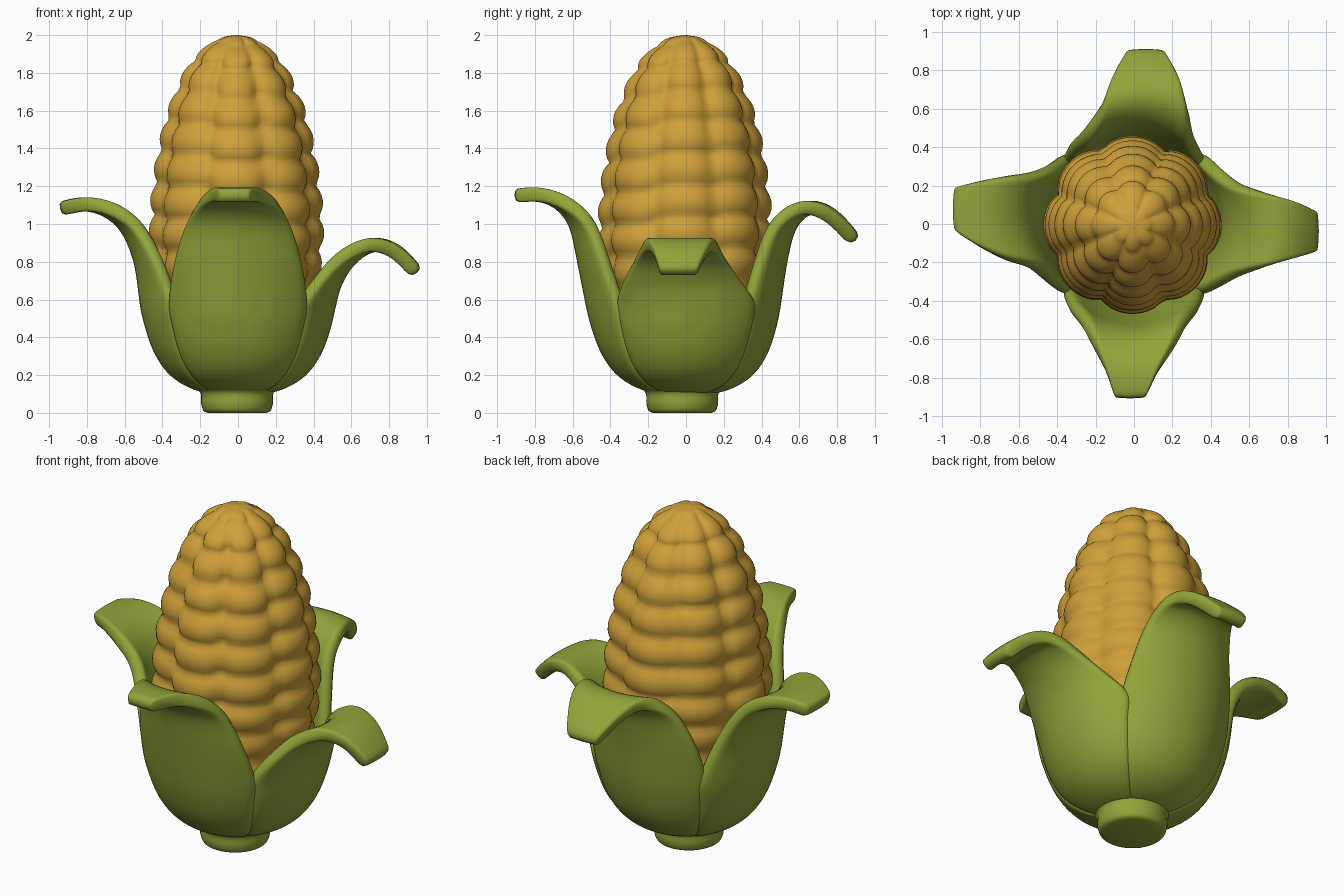
import bpy, bmesh, math, random
from mathutils import Vector

if "Cube" in bpy.data.objects:
    bpy.data.objects.remove(bpy.data.objects["Cube"])

random.seed(4)


def material(name, rgb):
    m = bpy.data.materials.new(name)
    m.diffuse_color = (*rgb, 1)
    m.use_nodes = True
    m.node_tree.nodes["Principled BSDF"].inputs["Base Color"].default_value = m.diffuse_color
    return m


YELLOW = material("kernel yellow", (0.62, 0.35, 0.042))
GREEN = material("husk green", (0.29, 0.375, 0.042))


def spline(pts, steps):
    """Catmull-Rom resampling of a list of tuples."""
    p = [Vector(q) for q in pts]
    p = [p[0] * 2 - p[1]] + p + [p[-1] * 2 - p[-2]]
    out = []
    for i in range(1, len(p) - 2):
        a, b, c, d = p[i - 1:i + 3]
        for k in range(steps):
            t = k / steps
            out.append(0.5 * (2 * b + (c - a) * t + (2 * a - 5 * b + 4 * c - d) * t * t
                              + (3 * b - a - 3 * c + d) * t ** 3))
    return out + [p[-2]]


def make_grid(name, rows, mat, closed=False):
    """Skin rows of points into a smooth sheet or a capped tube."""
    n = len(rows[0])
    verts = [v for r in rows for v in r]
    faces = []
    for i in range(len(rows) - 1):
        for j in range(n if closed else n - 1):
            k = (j + 1) % n
            faces.append((i * n + j, i * n + k, (i + 1) * n + k, (i + 1) * n + j))
    if closed:
        faces.append(tuple(range(n))[::-1])
        faces.append(tuple(range((len(rows) - 1) * n, len(rows) * n)))
    me = bpy.data.meshes.new(name)
    me.from_pydata(verts, [], faces)
    me.polygons.foreach_set("use_smooth", [True] * len(faces))
    me.materials.append(mat)
    ob = bpy.data.objects.new(name, me)
    bpy.context.collection.objects.link(ob)
    return ob


# Cob: a turned profile swollen into 8 columns of plump kernels
profile = spline([(0.05, 0.2), (0.25, 0.24), (0.4, 0.5), (0.455, 0.8), (0.465, 1.0),
                  (0.45, 1.2), (0.42, 1.4), (0.37, 1.6), (0.285, 1.8), (0.2, 1.91),
                  (0.1, 1.98), (0.012, 2.0)], 8)
COLS, SEG = 8, 10
stagger = [random.uniform(-0.22, 0.22) for _ in range(COLS)]
rows, dist = [], 0.0
for i, p in enumerate(profile):
    if i:
        dist += (p - profile[i - 1]).length
    ring = []
    for j in range(COLS * SEG):
        a = 2 * math.pi * j / (COLS * SEG)
        a += 0.05 * math.sin(2 * a + 1)
        c = a / (2 * math.pi) * COLS + 0.5
        col = int(math.floor(c)) % COLS
        across = abs(math.sin(math.pi * c)) ** 0.6
        blend = min(1, across * 1.5)
        along = abs(math.sin(math.pi * (dist / 0.172 + stagger[col] * blend))) ** 0.7
        dent = 0.05 * (1 - across) + 0.034 * (1 - along)
        r = p[0] - dent * min(1, p[0] / 0.3)
        ring.append((r * math.cos(a) - 0.008, r * math.sin(a) - 0.005, p[1]))
    rows.append(ring)
make_grid("corn_cob", rows, YELLOW, closed=True)

# Husk leaves: shared bowl, then an individual curling blade
# blade rows: radius, height, half width, sideways shift
BOWL = [(0.04, 0.13), (0.2, 0.15), (0.33, 0.22), (0.41, 0.33), (0.457, 0.46), (0.485, 0.58)]
BEND = [0.5, 0.45, 0.5, 0.6, 0.7]
LEAVES = {
    "front": (-90, 0.02, [(0.54, 0.8, 0.36, 0), (0.585, 1.0, 0.29, 0), (0.67, 1.11, 0.22, 0),
                          (0.78, 1.155, 0.14, -0.01), (0.91, 1.15, 0.08, -0.02)]),
    "right": (0, 0, [(0.52, 0.7, 0.33, -0.02), (0.6, 0.82, 0.25, -0.03), (0.72, 0.89, 0.2, -0.03),
                     (0.84, 0.855, 0.15, -0.03), (0.95, 0.74, 0.1, -0.04)]),
    "back": (90, -0.03, [(0.5, 0.8, 0.36, 0), (0.55, 0.99, 0.3, -0.02), (0.65, 1.085, 0.24, -0.05),
                         (0.77, 1.05, 0.18, -0.06), (0.9, 0.91, 0.09, -0.06)]),
    "left": (180, 0, [(0.515, 0.8, 0.33, 0), (0.59, 0.98, 0.26, -0.02), (0.7, 1.075, 0.23, -0.03),
                      (0.82, 1.105, 0.18, -0.05), (0.945, 1.08, 0.11, -0.08)]),
}
for name, (deg, grow, blade) in LEAVES.items():
    a = math.radians(deg)
    out, side = Vector((math.cos(a), math.sin(a), 0)), Vector((-math.sin(a), math.cos(a), 0))
    stations = [(r + grow * min(1, z), z, r * 0.83, r, 0) for r, z in BOWL]
    stations += [(r, z, w, b, s) for (r, z, w, s), b in zip(blade, BEND)]
    rows = []
    for r, z, w, bend, shift in spline(stations, 3):
        row = []
        for k in range(13):
            ang = w * (k / 6 - 1) / bend
            p = out * (r - bend * (1 - math.cos(ang))) + side * (bend * math.sin(ang) + shift)
            row.append((p.x, p.y, z))
        rows.append(row)
    ob = make_grid("husk_leaf_" + name, rows, GREEN)
    thick = ob.modifiers.new("thickness", 'SOLIDIFY')
    thick.thickness = 0.075
    thick.offset = 0
    ob.modifiers.new("rounding", 'SUBSURF').levels = 1
    ob.modifiers["rounding"].render_levels = 1

# Stem stub: short rounded disc under the husk
stem = spline([(0.155, 0.0), (0.178, 0.012), (0.19, 0.05), (0.19, 0.09), (0.2, 0.115), (0.24, 0.15)], 3)
rows = [[(p[0] * math.cos(t * math.pi / 20) - 0.005, p[0] * math.sin(t * math.pi / 20) - 0.02, max(0, p[1]))
         for t in range(40)] for p in stem]
ob = make_grid("stem", rows, GREEN, closed=True)
bpy.context.view_layer.objects.active = ob
ob.select_set(True)
bpy.ops.object.shade_smooth_by_angle(angle=math.radians(50))
